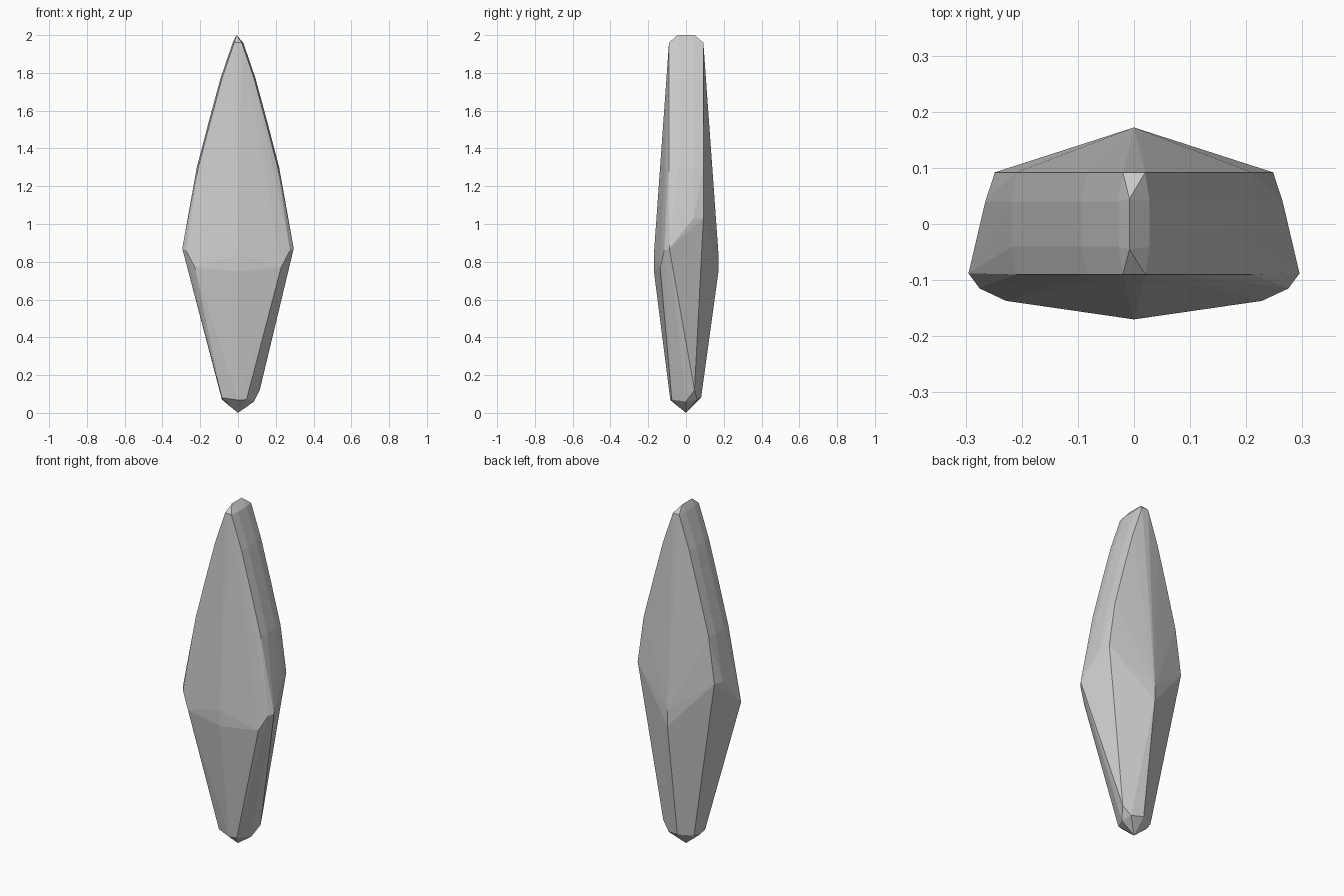
import bpy, bmesh

if "Cube" in bpy.data.objects:
    bpy.data.objects.remove(bpy.data.objects["Cube"])

pts = []


def both(x, y, z):
    """Add a point and its mirror across x = 0."""
    pts.extend([(x, y, z), (-x, y, z)])


# Upper blade: half widths by height, a belt slightly proud of the front/back rims
for x, z in [(0.02, 1.96), (0.085, 1.77), (0.15, 1.53), (0.21, 1.3)]:
    for y in (-0.09, 0.092):
        both(x, y, z)
    for y in (-0.04, 0.04):
        both(x + 0.008, y, z)

# Short chisel edge at the top
pts += [(-0.008, -0.045, 2.0), (-0.008, 0.045, 2.0)]

# Widest belt, lower at the front than at the back
both(0.295, -0.088, 0.87)
both(0.275, -0.115, 0.86)
both(0.228, -0.137, 0.77)
both(0.265, 0.04, 1.03)
both(0.248, 0.092, 1.03)

# Front and back centre ridges
for y in (-0.17, 0.172):
    pts += [(0, y, 0.84), (0, y, 0.75)]

# Blunt foot, chipped on one side, ending in a point
pts += [(-0.085, -0.055, 0.08), (0, -0.083, 0.068), (0.045, -0.075, 0.07),
        (0.085, 0.0, 0.06), (0.115, 0.045, 0.12), (0.07, 0.06, 0.07),
        (0, 0.08, 0.08), (-0.08, 0.04, 0.08), (-0.085, 0, 0.07),
        (0, 0, 0)]

# Wrap the faceted stone around the points
bm = bmesh.new()
for p in pts:
    bm.verts.new(p)
bmesh.ops.convex_hull(bm, input=bm.verts[:])
bmesh.ops.delete(bm, geom=[v for v in bm.verts if not v.link_faces], context='VERTS')
bmesh.ops.recalc_face_normals(bm, faces=bm.faces[:])
mesh = bpy.data.meshes.new("crystal_shard")
bm.to_mesh(mesh)
bm.free()
obj = bpy.data.objects.new("crystal_shard", mesh)
bpy.context.collection.objects.link(obj)
